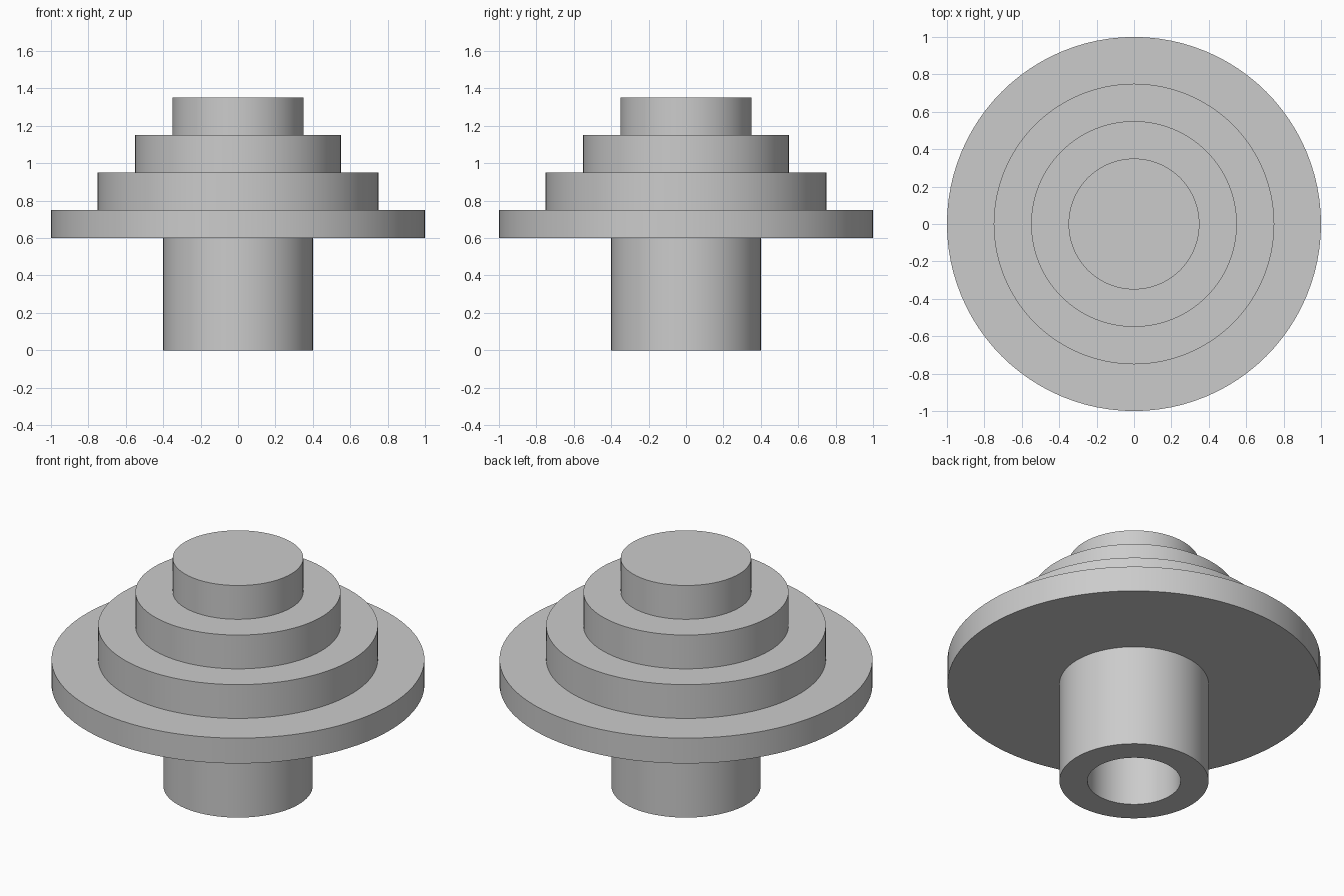
import bpy, bmesh, math

SEGMENTS = 96

cube = bpy.data.objects.get("Cube")
if cube:
    bpy.data.objects.remove(cube, do_unlink=True)

# Single grey material
grey = bpy.data.materials.new("plain_grey")
grey.use_nodes = True
colour = (0.6, 0.6, 0.6, 1)
grey.diffuse_color = colour
grey.node_tree.nodes["Principled BSDF"].inputs["Base Color"].default_value = colour


def finish(name, bm):
    """Turn a bmesh into a shaded object."""
    bmesh.ops.recalc_face_normals(bm, faces=bm.faces)
    mesh = bpy.data.meshes.new(name)
    bm.to_mesh(mesh)
    bm.free()
    mesh.materials.append(grey)
    obj = bpy.data.objects.new(name, mesh)
    bpy.context.collection.objects.link(obj)
    bpy.ops.object.select_all(action='DESELECT')
    obj.select_set(True)
    bpy.context.view_layer.objects.active = obj
    bpy.ops.object.shade_smooth_by_angle(angle=math.radians(30))


def lathe(name, profile):
    """Spin a closed (radius, height) outline around the z axis."""
    bm = bmesh.new()
    verts = [bm.verts.new((r, 0, z)) for r, z in profile]
    edges = [bm.edges.new((a, b)) for a, b in zip(verts, verts[1:] + verts[:1])]
    bmesh.ops.spin(bm, geom=verts + edges, cent=(0, 0, 0), axis=(0, 0, 1),
                   angle=math.tau, steps=SEGMENTS, use_merge=True)
    bmesh.ops.remove_doubles(bm, verts=bm.verts, dist=1e-5)
    finish(name, bm)


def disc(name, radius, bottom, top):
    """Solid capped cylinder."""
    bm = bmesh.new()
    bmesh.ops.create_cone(bm, cap_ends=True, segments=SEGMENTS,
                          radius1=radius, radius2=radius, depth=top - bottom)
    bmesh.ops.translate(bm, verts=bm.verts, vec=(0, 0, (top + bottom) / 2))
    finish(name, bm)


# Hollow stem, its bore closed by the flange above
lathe("hollow_stem", [(0.25, 0), (0.4, 0), (0.4, 0.6), (0.25, 0.6)])

# Wide flange and the stepped discs on it
disc("flange", 1.0, 0.6, 0.75)
disc("lower_step", 0.75, 0.75, 0.95)
disc("middle_step", 0.55, 0.95, 1.15)
disc("top_step", 0.35, 1.15, 1.35)
